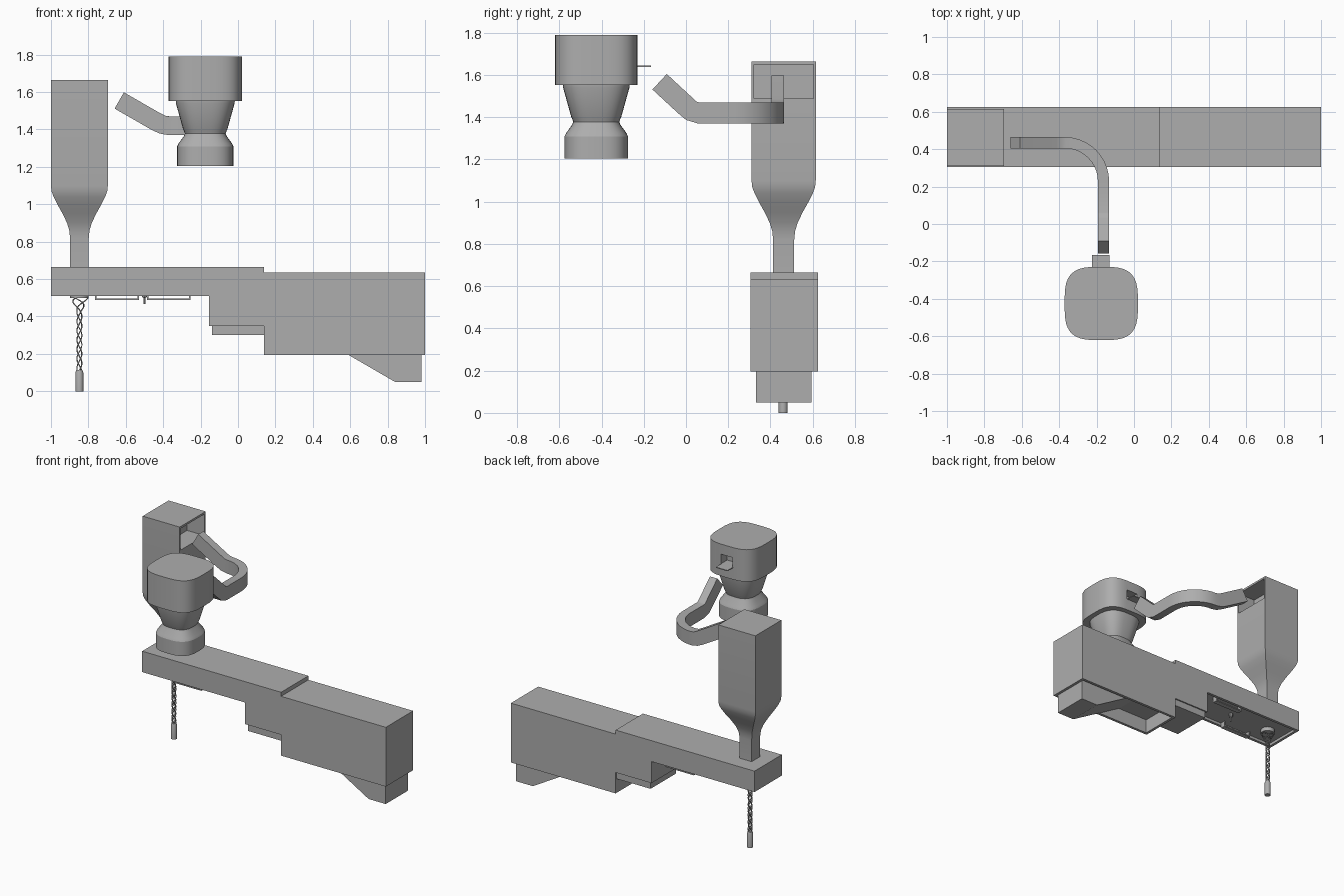
import bpy, bmesh, math
from mathutils import Vector

if "Cube" in bpy.data.objects:
    bpy.data.objects.remove(bpy.data.objects["Cube"])

grey = bpy.data.materials.new("plain_grey")
grey.diffuse_color = (0.42, 0.42, 0.42, 1)
grey.use_nodes = True
grey.node_tree.nodes["Principled BSDF"].inputs["Base Color"].default_value = grey.diffuse_color


def make(name, bm, smooth=None):
    bmesh.ops.recalc_face_normals(bm, faces=bm.faces)
    me = bpy.data.meshes.new(name)
    bm.to_mesh(me)
    bm.free()
    ob = bpy.data.objects.new(name, me)
    bpy.context.collection.objects.link(ob)
    me.materials.append(grey)
    if smooth:
        bpy.context.view_layer.objects.active = ob
        ob.select_set(True)
        bpy.ops.object.shade_smooth_by_angle(angle=math.radians(smooth))
        ob.select_set(False)
    return ob


def loft(name, rings, smooth=None):
    """Skin a list of point rings and cap both ends."""
    bm = bmesh.new()
    vs = [[bm.verts.new(p) for p in r] for r in rings]
    n = len(vs[0])
    for a, b in zip(vs, vs[1:]):
        for i in range(n):
            bm.faces.new((a[i], a[(i + 1) % n], b[(i + 1) % n], b[i]))
    bm.faces.new(vs[0])
    bm.faces.new(vs[-1])
    return make(name, bm, smooth)


def prism(name, profile, y0, y1):
    """Extrude an x-z outline along y."""
    return loft(name, [[(x, y, z) for x, z in profile] for y in (y0, y1)])


def box(name, x0, x1, y0, y1, z0, z1):
    return prism(name, [(x0, z0), (x1, z0), (x1, z1), (x0, z1)], y0, y1)


def cut(ob, *bounds):
    c = box(ob.name + "_cutter", *bounds)
    c.hide_render = True
    c.hide_set(True)
    m = ob.modifiers.new("recess", 'BOOLEAN')
    m.operation, m.object, m.solver = 'DIFFERENCE', c, 'EXACT'
    bpy.context.view_layer.objects.active = ob
    bpy.ops.object.modifier_apply(modifier=m.name)
    bpy.data.objects.remove(c)


# Long stepped body with hollow undersides
body = prism("body", [(-1, .51), (-.155, .51), (-.155, .35), (.14, .35), (.14, .195),
                      (1, .195), (1, .635), (.14, .635), (.14, .665), (-1, .665)], .305, .625)
cut(body, .16, .98, .325, .605, .1, .30)
cut(body, -.98, -.17, .325, .605, .4, .53)
box("lower_step", -.14, .14, .315, .615, .30, .35)

# Wedge shaped foot under the body
prism("wedge_foot", [(.41, .30), (.59, .195), (.84, .05), (.98, .05), (.98, .30)], .332, .595)

# Column with narrow neck and socket
cx, cy = -.848, .4625
col = [(.665, .05), (.82, .05), (.86, .054), (.9, .066), (.95, .09), (1.0, .118),
       (1.04, .138), (1.07, .149), (1.1, .152), (1.665, .152)]
column = loft("column", [[(cx + sx * h, cy + sy * h, z) for sx, sy in
                          ((-1, -1), (1, -1), (1, 1), (-1, 1))] for z, h in col], 30)
cut(column, -.84, -.6, .322, .603, 1.49, 1.65)

# Bent arm: rectangular section swept along a path
path = [Vector(p) for p in [(-.635, .435, 1.555), (-.44, .435, 1.443), (-.405, .435, 1.426), (-.37, .435, 1.42)]]
for i in range(1, 11):
    a = math.pi / 2 * (1 - i / 10)
    path.append(Vector((-.37 + .207 * math.cos(a), .228 + .207 * math.sin(a), 1.42)))
path += [Vector((-.163, y, z)) for y, z in ((.06, 1.42), (.025, 1.431), (-.005, 1.457), (-.125, 1.568))]
rings = []
for i, p in enumerate(path):
    t = (path[min(i + 1, len(path) - 1)] - path[max(i - 1, 0)]).normalized()
    s = t.cross(Vector((0, 0, 1))).normalized()
    u = s.cross(t)
    rings.append([p + s * a * .03 + u * b * .05 for a, b in ((-1, -1), (1, -1), (1, 1), (-1, 1))])
loft("arm", rings, 30)

# Head: stacked rounded squares
hx, hy = -.175, -.425


def squircle(r, z, e, n=48):
    def f(c):
        return math.copysign(abs(c) ** e, c)
    return [(hx + r * f(math.cos(k * math.tau / n)), hy + r * f(math.sin(k * math.tau / n)), z)
            for k in range(n)]


head = loft("head_top", [squircle(r, z, .6) for z, r in ((1.553, .196), (1.79, .196))], 30)
cut(head, -.222, -.128, -.30, -.15, 1.645, 1.715)
loft("head_base", [squircle(r, z, .72) for z, r in (
    (1.205, .150), (1.31, .150), (1.325, .143), (1.365, .114), (1.378, .109),
    (1.392, .114), (1.40, .118), (1.54, .157), (1.554, .158))], 25)
box("socket_tongue", -.225, -.13, -.30, -.165, 1.639, 1.645)

# Hanging braided cable with flared top and weight
qx, qy = -.848, .46
curve = bpy.data.curves.new("braided_cable", 'CURVE')
curve.dimensions = '3D'
curve.bevel_depth = .0035
curve.bevel_resolution = 0
for d in (-1, 1):
    for k in range(3):
        sp = curve.splines.new('POLY')
        sp.points.add(96)
        for i in range(97):
            z = .10 + .43 * i / 96
            r = .013 + .032 * min(1, max(0, (z - .43) / .07))
            a = d * (z - .1) * 42 + k * math.tau / 3
            sp.points[i].co = (qx + r * math.cos(a), qy + r * math.sin(a), z, 1)
cable = bpy.data.objects.new("braided_cable", curve)
curve.materials.append(grey)
bpy.context.collection.objects.link(cable)


def rod(name, x, y, levels, n=16):
    loft(name, [[(x + r * math.cos(k * math.tau / n), y + r * math.sin(k * math.tau / n), z)
                 for k in range(n)] for z, r in levels], 40)


rod("cable_weight", qx, qy, [(0, .021), (.1, .021), (.115, .016)])
rod("cable_collar", qx, qy, [(.50, .05), (.53, .05)])

# Two underside handles and a small hook
for name, x0, x1, y in (("front_handle", -.765, -.53, .345), ("back_handle", -.487, -.255, .585)):
    box(name + "_bar", x0, x1, y - .018, y + .018, .488, .496)
    for x in (x0, x1 - .008):
        box(name + "_post", x, x + .008, y - .018, y + .018, .496, .53)
rod("small_hook", -.5, .47, [(.468, .005), (.50, .005), (.505, .014), (.53, .014)], 8)
